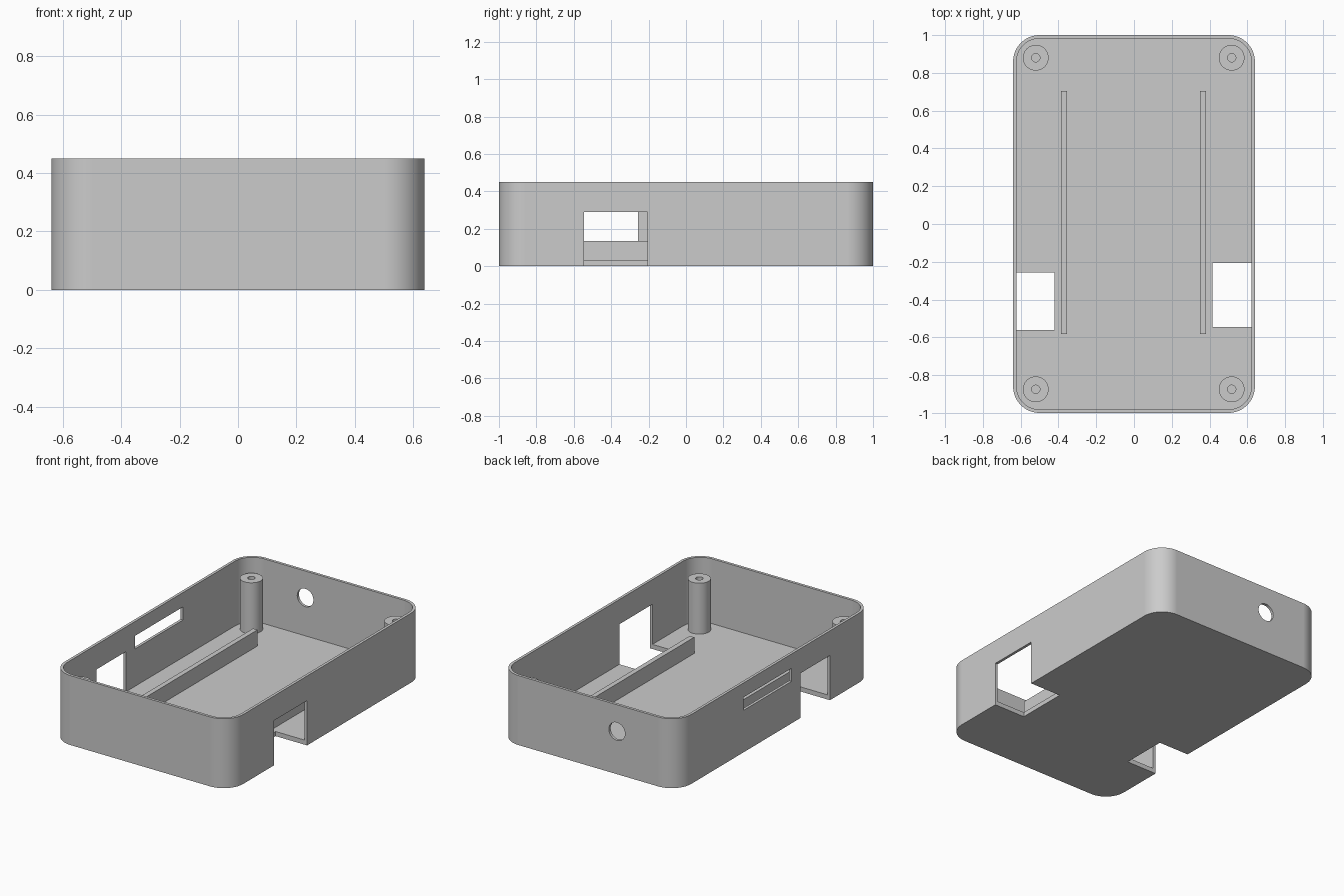
import bpy
import bmesh
import math
from mathutils import Matrix, Vector

cube = bpy.data.objects.get("Cube")
if cube:
    bpy.data.objects.remove(cube, do_unlink=True)

HALF_X, HALF_Y, HEIGHT = 0.64, 1.0, 0.45
RADIUS, WALL, FLOOR = 0.14, 0.018, 0.03

grey = bpy.data.materials.new("plain grey")
grey.use_nodes = True
grey.diffuse_color = (0.6, 0.6, 0.6, 1)
grey.node_tree.nodes["Principled BSDF"].inputs["Base Color"].default_value = (0.6, 0.6, 0.6, 1)


def add_object(name, bm):
    bmesh.ops.recalc_face_normals(bm, faces=bm.faces)
    mesh = bpy.data.meshes.new(name)
    bm.to_mesh(mesh)
    bm.free()
    mesh.materials.append(grey)
    obj = bpy.data.objects.new(name, mesh)
    bpy.context.collection.objects.link(obj)
    return obj


def box(name, x0, x1, y0, y1, z0, z1):
    bm = bmesh.new()
    centre = Vector((x0 + x1, y0 + y1, z0 + z1)) / 2
    size = Matrix.Diagonal((x1 - x0, y1 - y0, z1 - z0, 1))
    bmesh.ops.create_cube(bm, size=1, matrix=Matrix.Translation(centre) @ size)
    return add_object(name, bm)


def rounded_block(name, inset, z0, z1, steps=14):
    """Upright block with rounded vertical corners."""
    bm = bmesh.new()
    r = RADIUS - inset
    cx, cy = HALF_X - RADIUS, HALF_Y - RADIUS
    ring = []
    for i, (sx, sy) in enumerate(((1, 1), (-1, 1), (-1, -1), (1, -1))):
        for k in range(steps + 1):
            a = math.pi / 2 * (i + k / steps)
            ring.append(bm.verts.new((sx * cx + r * math.cos(a), sy * cy + r * math.sin(a), z0)))
    face = bm.faces.new(ring)
    top = bmesh.ops.extrude_face_region(bm, geom=[face])["geom"]
    bmesh.ops.translate(bm, verts=[g for g in top if isinstance(g, bmesh.types.BMVert)],
                        vec=(0, 0, z1 - z0))
    return add_object(name, bm)


def cut(target, cutter):
    """Subtract the cutter for good, then remove it."""
    mod = target.modifiers.new("cut", "BOOLEAN")
    mod.operation, mod.solver, mod.object = "DIFFERENCE", "EXACT", cutter
    activate(target)
    bpy.ops.object.modifier_apply(modifier=mod.name)
    bpy.data.objects.remove(cutter, do_unlink=True)


def activate(obj):
    bpy.ops.object.select_all(action="DESELECT")
    obj.select_set(True)
    bpy.context.view_layer.objects.active = obj


def smooth(obj):
    activate(obj)
    bpy.ops.object.shade_smooth_by_angle(angle=math.radians(30))
    mod = obj.modifiers.new("even normals", "WEIGHTED_NORMAL")
    mod.keep_sharp = True


# Open tray
tray = rounded_block("tray", 0, 0, HEIGHT)
cut(tray, rounded_block("hollow", WALL, FLOOR, HEIGHT + 0.1))

# Notches through the side walls and floor
cut(tray, box("left_notch", 0.415, 0.75, -0.545, -0.207, -0.1, 0.29))
cut(tray, box("right_notch", -0.75, -0.42, -0.56, -0.257, -0.1, 0.29))

# Long slot in the right wall
cut(tray, box("slot", -0.75, -0.55, -0.167, 0.325, 0.272, 0.357))

# Round hole in the back wall
bm = bmesh.new()
bmesh.ops.create_cone(bm, cap_ends=True, segments=40, radius1=0.058, radius2=0.058, depth=0.2,
                      matrix=Matrix.Translation((-0.205, HALF_Y, 0.277)) @ Matrix.Rotation(math.pi / 2, 4, "X"))
cut(tray, add_object("cable_hole", bm))
smooth(tray)

# Two long rails on the floor
for side, x in (("left", 0.365), ("right", -0.37)):
    box(side + "_rail", x - 0.016, x + 0.016, -0.583, 0.705, FLOOR - 0.005, 0.135)


# Corner screw posts with blind holes
def post(name, x, y):
    bm = bmesh.new()
    profile = [(0, FLOOR - 0.005), (0.068, FLOOR - 0.005), (0.068, 0.36),
               (0.022, 0.36), (0.022, 0.06), (0, 0.06)]
    verts = [bm.verts.new((r, 0, z)) for r, z in profile]
    edges = [bm.edges.new(pair) for pair in zip(verts, verts[1:])]
    bmesh.ops.spin(bm, geom=verts + edges, cent=(0, 0, 0), axis=(0, 0, 1),
                   angle=math.tau, steps=36, use_duplicate=False)
    bmesh.ops.remove_doubles(bm, verts=bm.verts, dist=0.0001)
    obj = add_object(name, bm)
    obj.location = (x, y, 0)
    smooth(obj)


for side, x in (("left", 0.517), ("right", -0.52)):
    for end, y in (("front", -0.875), ("back", 0.88)):
        post(f"{end}_{side}_post", x, y)
